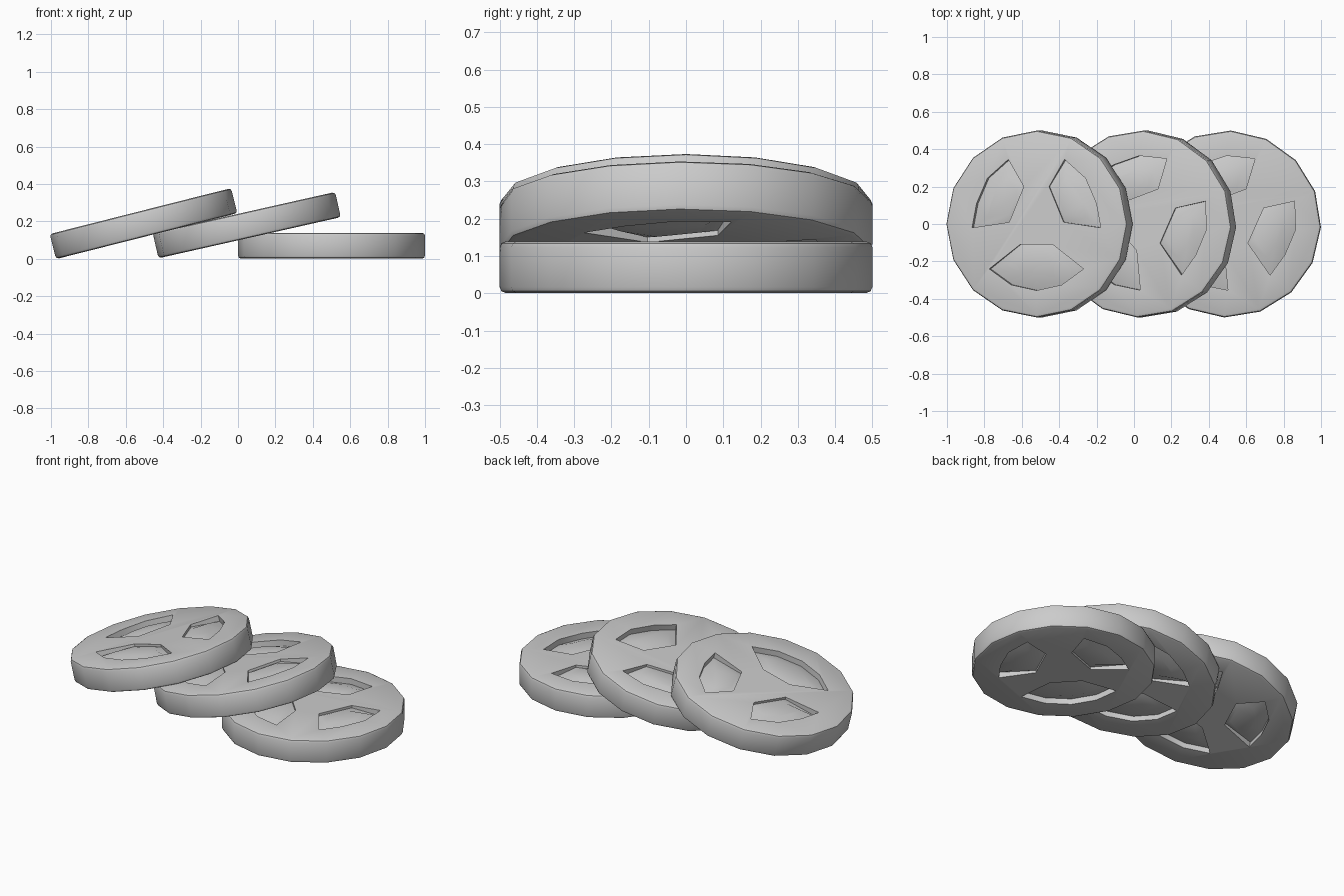
import bpy, bmesh
from math import radians
from mathutils import Vector, Matrix

if "Cube" in bpy.data.objects:
    bpy.data.objects.remove(bpy.data.objects["Cube"])

T = 0.138   # slice thickness
DEEP, SHALLOW = 0.034, 0.008

# Seed pocket outlines: inner tip, outer arc, inner tip
LOWER = [(-.09, -.11), (-.26, -.24), (-.14, -.325), (0, -.355),
         (.14, -.325), (.26, -.24), (.09, -.11)]
RIGHT = [(.15, .01), (.355, -.02), (.33, .11), (.27, .245), (.155, .345), (.07, .2)]
LEFT = [(-x, y) for x, y in reversed(RIGHT)]


def add_pocket(bm, outline, side):
    """Closed cutter: steep wall, trench around a raised jelly lobe."""
    n = len(outline)
    mid = sum((Vector(p) for p in outline), Vector((0, 0))) / n
    core = mid * 0.72                      # lobe grows from the core
    top, rim, lobe = [], [], []
    for i, p in enumerate(outline):
        p = Vector(p)
        depth = 0.014 if i in (0, n - 1) else DEEP
        q = p.lerp(core, 0.42)
        top.append(bm.verts.new((p.x, p.y, side * (T / 2 + 0.04))))
        rim.append(bm.verts.new((p.x, p.y, side * (T / 2 - depth))))
        lobe.append(bm.verts.new((q.x, q.y, side * (T / 2 - SHALLOW))))
    for a, b in ((top, rim), (rim, lobe)):
        for i in range(n):
            j = (i + 1) % n
            bm.faces.new((a[i], a[j], b[j], b[i]))
    bm.faces.new(top)
    bm.faces.new(lobe)


def make_object(name, bm):
    bmesh.ops.recalc_face_normals(bm, faces=bm.faces)
    me = bpy.data.meshes.new(name)
    bm.to_mesh(me)
    bm.free()
    ob = bpy.data.objects.new(name, me)
    bpy.context.collection.objects.link(ob)
    return ob


def tomato_slice(name, loc, tilt, spin):
    m = (Matrix.Translation(loc) @ Matrix.Rotation(radians(-tilt), 4, 'Y')
         @ Matrix.Rotation(radians(spin), 4, 'Z'))
    # Sixteen-sided disc with softened rims
    bm = bmesh.new()
    bmesh.ops.create_cone(bm, cap_ends=True, segments=16, radius1=0.5, radius2=0.5, depth=T)
    rims = [e for e in bm.edges if abs(e.verts[0].co.z - e.verts[1].co.z) < 1e-4]
    bmesh.ops.bevel(bm, geom=rims, offset=0.016, segments=2, profile=0.5, affect='EDGES')
    ob = make_object(name, bm)
    # Pockets on both faces
    bm = bmesh.new()
    for side in (1, -1):
        for outline in (LOWER, RIGHT, LEFT):
            add_pocket(bm, outline, side)
    cutter = make_object(name + "_pocket_cutter", bm)
    cutter.hide_render = True
    cutter.hide_set(True)
    ob.matrix_world = cutter.matrix_world = m
    mod = ob.modifiers.new("pockets", 'BOOLEAN')
    mod.operation, mod.solver, mod.object = 'DIFFERENCE', 'EXACT', cutter
    bpy.context.view_layer.update()
    bpy.ops.object.select_all(action='DESELECT')
    ob.select_set(True)
    bpy.context.view_layer.objects.active = ob
    bpy.ops.object.modifier_apply(modifier=mod.name)
    bpy.data.objects.remove(cutter)
    bpy.ops.object.shade_smooth_by_angle(angle=radians(35))


tomato_slice("flat_slice", (0.5, 0, T / 2 + 0.001), 0, -47)
tomato_slice("middle_slice", (0.047, 0, 0.18), 12.7, -47)
tomato_slice("top_slice", (-0.505, 0, 0.188), 14.2, 0)
